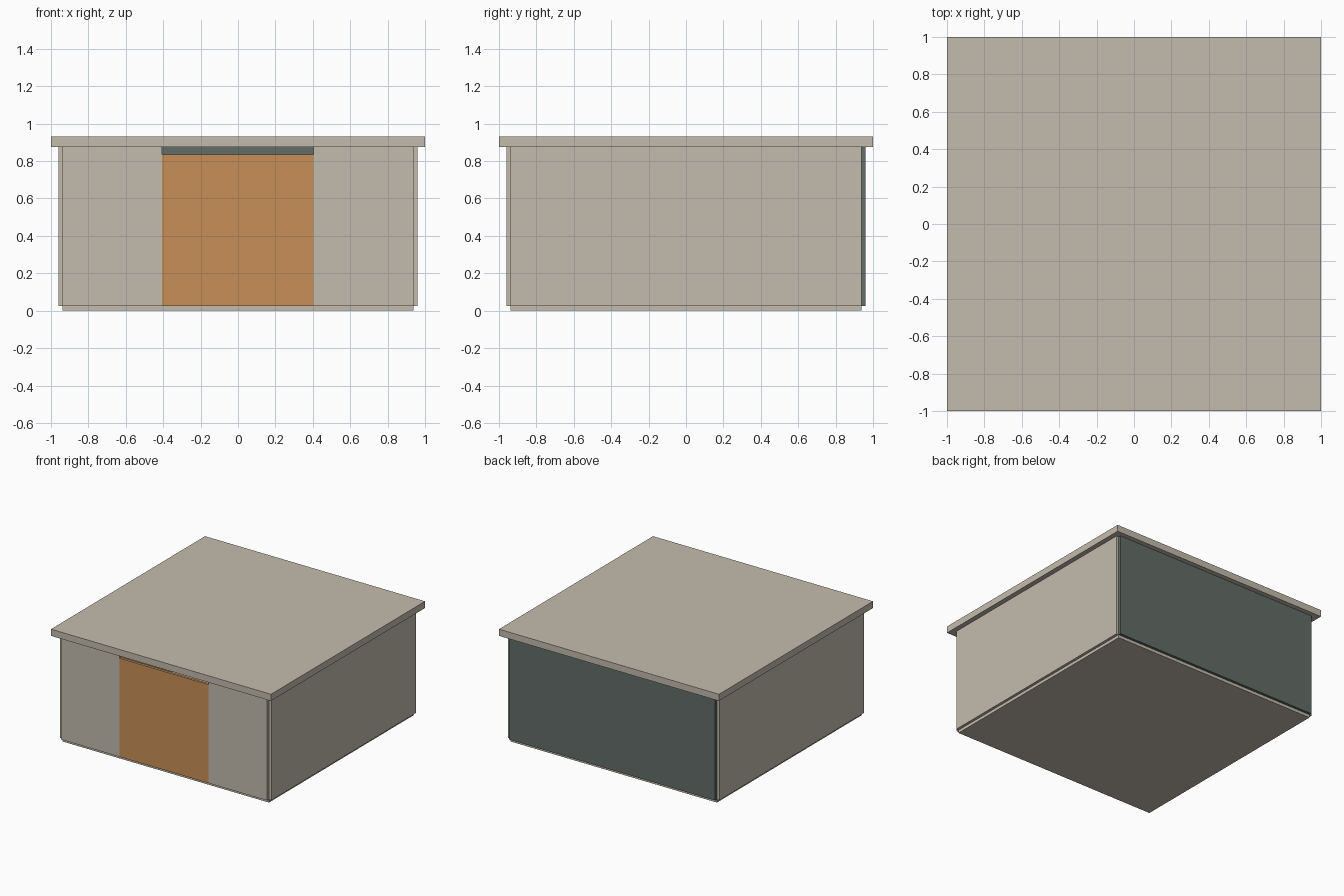
import bpy

if "Cube" in bpy.data.objects:
    bpy.data.objects.remove(bpy.data.objects["Cube"])


def material(name, rgb):
    m = bpy.data.materials.new(name)
    m.diffuse_color = (*rgb, 1)
    m.use_nodes = True
    m.node_tree.nodes["Principled BSDF"].inputs["Base Color"].default_value = m.diffuse_color
    return m


STONE = material("warm_stone", (0.55, 0.50, 0.42))
GREEN = material("dark_green", (0.122, 0.153, 0.136))
ORANGE = material("orange_wood", (0.577, 0.274, 0.095))


def box(name, x, y, z, mat):
    """Box from (min, max) ranges on each axis."""
    bpy.ops.mesh.primitive_cube_add(
        size=1, location=[(a + b) / 2 for a, b in (x, y, z)])
    ob = bpy.context.object
    ob.name = name
    ob.scale = [b - a for a, b in (x, y, z)]
    bpy.ops.object.transform_apply(location=False, rotation=False, scale=True)
    ob.data.materials.append(mat)
    return ob


INNER, OUTER = 0.938, 0.96      # wall faces
FLOOR, EAVES, TOP = 0.025, 0.875, 0.93
DOOR, DOOR_TOP = 0.405, 0.835   # half width and height of the door
SPAN = (-INNER, INNER)
WALL = (FLOOR, EAVES)

# floor slab and overhanging flat roof
box("floor_slab", SPAN, SPAN, (0, FLOOR), STONE)
box("roof_slab", (-1, 1), (-1, 1), (EAVES, TOP), STONE)

# side walls and front wall panels, leaving the corners notched
for side, s in (("left", -1), ("right", 1)):
    box(side + "_wall", sorted((s * INNER, s * OUTER)), SPAN, WALL, STONE)
    box(side + "_front_panel", sorted((s * DOOR, s * INNER)),
        (-OUTER, -INNER), WALL, STONE)

# back wall, also visible through the gap above the door
box("back_wall", SPAN, (INNER, OUTER), WALL, GREEN)

# door, flush with the front wall
box("door", (-DOOR, DOOR), (-OUTER, -INNER), (FLOOR, DOOR_TOP), ORANGE)
